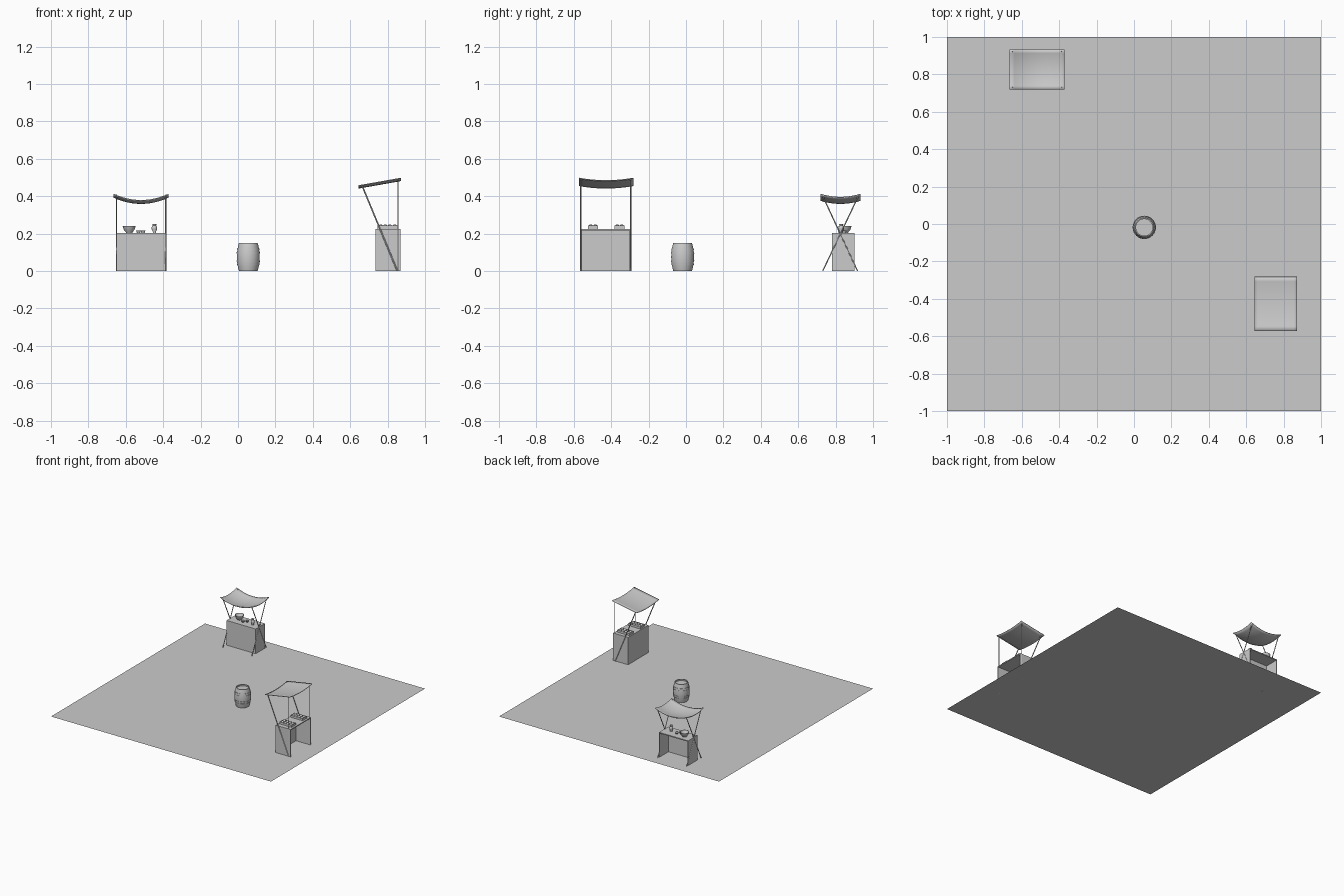
import bpy, bmesh, math
from mathutils import Vector

if "Cube" in bpy.data.objects:
    bpy.data.objects.remove(bpy.data.objects["Cube"])


def finish(name, bm, smooth=False):
    bmesh.ops.recalc_face_normals(bm, faces=bm.faces)
    me = bpy.data.meshes.new(name)
    bm.to_mesh(me)
    bm.free()
    ob = bpy.data.objects.new(name, me)
    bpy.context.collection.objects.link(ob)
    if smooth:
        bpy.ops.object.select_all(action='DESELECT')
        ob.select_set(True)
        bpy.context.view_layer.objects.active = ob
        bpy.ops.object.shade_smooth_by_angle(angle=math.radians(40))
    return ob


def box(name, x0, x1, y0, y1, z0, z1):
    bm = bmesh.new()
    bmesh.ops.create_cube(bm, size=1)
    for v in bm.verts:
        v.co = ((x0 + x1) / 2 + v.co.x * (x1 - x0),
                (y0 + y1) / 2 + v.co.y * (y1 - y0),
                (z0 + z1) / 2 + v.co.z * (z1 - z0))
    return finish(name, bm)


def pole(name, a, b, r=0.0032):
    a, b = Vector(a), Vector(b)
    bm = bmesh.new()
    bmesh.ops.create_cone(bm, cap_ends=True, segments=8, radius1=r, radius2=r, depth=(b - a).length)
    bm.transform((b - a).to_track_quat('Z', 'Y').to_matrix().to_4x4())
    bmesh.ops.translate(bm, verts=bm.verts, vec=(a + b) / 2)
    return finish(name, bm, True)


def lathe(name, profile, loc, n=24):
    # spin a closed (r, z) profile that starts and ends on the axis
    bm = bmesh.new()
    vs = [bm.verts.new((r, 0, z)) for r, z in profile]
    es = [bm.edges.new(p) for p in zip(vs, vs[1:])]
    bmesh.ops.spin(bm, geom=vs + es, axis=(0, 0, 1), cent=(0, 0, 0),
                   steps=n, angle=2 * math.pi)
    bmesh.ops.remove_doubles(bm, verts=bm.verts, dist=1e-5)
    bmesh.ops.translate(bm, verts=bm.verts, vec=loc)
    return finish(name, bm, True)


def canopy(name, x0, x1, y0, y1, height, n=12):
    # cloth sheet following a height function of (u, v) in -1..1
    bm = bmesh.new()
    bmesh.ops.create_grid(bm, x_segments=n, y_segments=n, size=1)
    for v in bm.verts:
        u, w = v.co.x, v.co.y
        v.co = ((x0 + x1) / 2 + u * (x1 - x0) / 2,
                (y0 + y1) / 2 + w * (y1 - y0) / 2, height(u, w))
    ob = finish(name, bm, True)
    m = ob.modifiers.new("thickness", 'SOLIDIFY')
    m.thickness = 0.005
    m.offset = 0
    return ob


# ground
bm = bmesh.new()
bmesh.ops.create_grid(bm, x_segments=1, y_segments=1, size=1)
finish("ground", bm)

# barrel with open recessed top and raised hoops
def bulge(z):
    return 0.061 - 0.011 * ((z - 0.075) / 0.075) ** 2

barrel = [(0, 0)] + [(bulge(i * 0.015), i * 0.015) for i in range(11)]
barrel += [(0.044, 0.15), (0.045, 0.138), (0, 0.138)]
lathe("barrel", barrel, (0.055, -0.018, 0), 32)
for i, z in enumerate((0.035, 0.052, 0.098, 0.115)):
    b, t = z - 0.004, z + 0.004
    hoop = [(bulge(b) - 0.003, b), (bulge(b) + 0.002, b),
            (bulge(t) + 0.002, t), (bulge(t) - 0.003, t)]
    lathe("barrel_hoop_%d" % i, hoop, (0.055, -0.018, 0), 32)

# back stall: counter open towards +y
x0, x1, y0, y1, t = -0.65, -0.385, 0.78, 0.90, 0.005
box("back_counter_top", x0, x1, y0, y1, 0.195, 0.203)
box("back_counter_front", x0, x1, y0, y0 + t, 0, 0.195)
box("back_counter_left", x0, x0 + t, y0, y1, 0, 0.195)
box("back_counter_right", x1 - t, x1, y0, y1, 0, 0.195)

# crossed poles and end rails
for side, x in (("left", x0 + 0.001), ("right", x1 - 0.001)):
    pole("back_pole_%s_a" % side, (x, 0.917, 0), (x, 0.728, 0.407))
    pole("back_pole_%s_b" % side, (x, 0.731, 0), (x, 0.925, 0.407))
canopy("back_canopy", -0.665, -0.372, 0.72, 0.932,
       lambda u, w: 0.41 - 0.033 * (1 - u * u) - 0.016 * (1 - w * w))

# bowl, small dishes and jar
bowl = [(0, 0), (0.016, 0), (0.018, 0.004), (0.029, 0.018), (0.035, 0.038),
        (0.032, 0.038), (0.026, 0.02), (0.014, 0.008), (0, 0.008)]
lathe("bowl", bowl, (-0.582, 0.85, 0.203))
dish = [(0, 0), (0.008, 0), (0.013, 0.012), (0.011, 0.012), (0.007, 0.004), (0, 0.004)]
for i, (x, y) in enumerate(((-0.532, 0.825), (-0.508, 0.845))):
    lathe("dish_%d" % i, dish, (x, y, 0.203), 16)
jar = [(0, 0), (0.009, 0), (0.008, 0.005), (0.015, 0.022), (0.015, 0.03),
       (0.009, 0.041), (0.012, 0.048), (0.009, 0.048), (0.006, 0.041), (0, 0.036)]
lathe("jar", jar, (-0.447, 0.83, 0.203), 16)

# side stall: counter open towards +x
x0, x1, y0, y1 = 0.735, 0.87, -0.56, -0.298
box("side_counter_top", x0, x1, y0, y1, 0.217, 0.225)
box("side_counter_front", x0, x0 + t, y0, y1, 0, 0.217)
box("side_counter_near", x0, x1, y0, y0 + t, 0, 0.217)
box("side_counter_far", x0, x1, y1 - t, y1, 0, 0.217)

# upright and leaning poles
for side, y in (("near", y0 - 0.002), ("far", y1 + 0.002)):
    pole("side_upright_" + side, (0.855, y, 0), (0.855, y, 0.492))
    pole("side_brace_" + side, (0.852, y, 0), (0.664, y, 0.455), 0.004)
canopy("side_canopy", 0.645, 0.872, -0.572, -0.282,
       lambda u, w: 0.476 + 0.02 * u - 0.013 * (1 - w * w))

# trays filled with round produce
for k, y in enumerate((-0.498, -0.355)):
    a, b, c, d, e = 0.745, 0.855, y - 0.027, y + 0.027, 0.003
    z, h = 0.225, 0.242
    box("tray_%d_base" % k, a, b, c, d, z, z + 0.004)
    box("tray_%d_left" % k, a, a + e, c, d, z, h)
    box("tray_%d_right" % k, b - e, b, c, d, z, h)
    box("tray_%d_near" % k, a, b, c, c + e, z, h)
    box("tray_%d_far" % k, a, b, d - e, d, z, h)
    bm = bmesh.new()
    for i in range(4):
        for j in range(2):
            r = bmesh.ops.create_uvsphere(bm, u_segments=12, v_segments=8, radius=0.0118)
            bmesh.ops.translate(bm, verts=r["verts"],
                                vec=(0.762 + i * 0.0253, y - 0.012 + j * 0.024, 0.2375))
    finish("tray_%d_produce" % k, bm, True)
